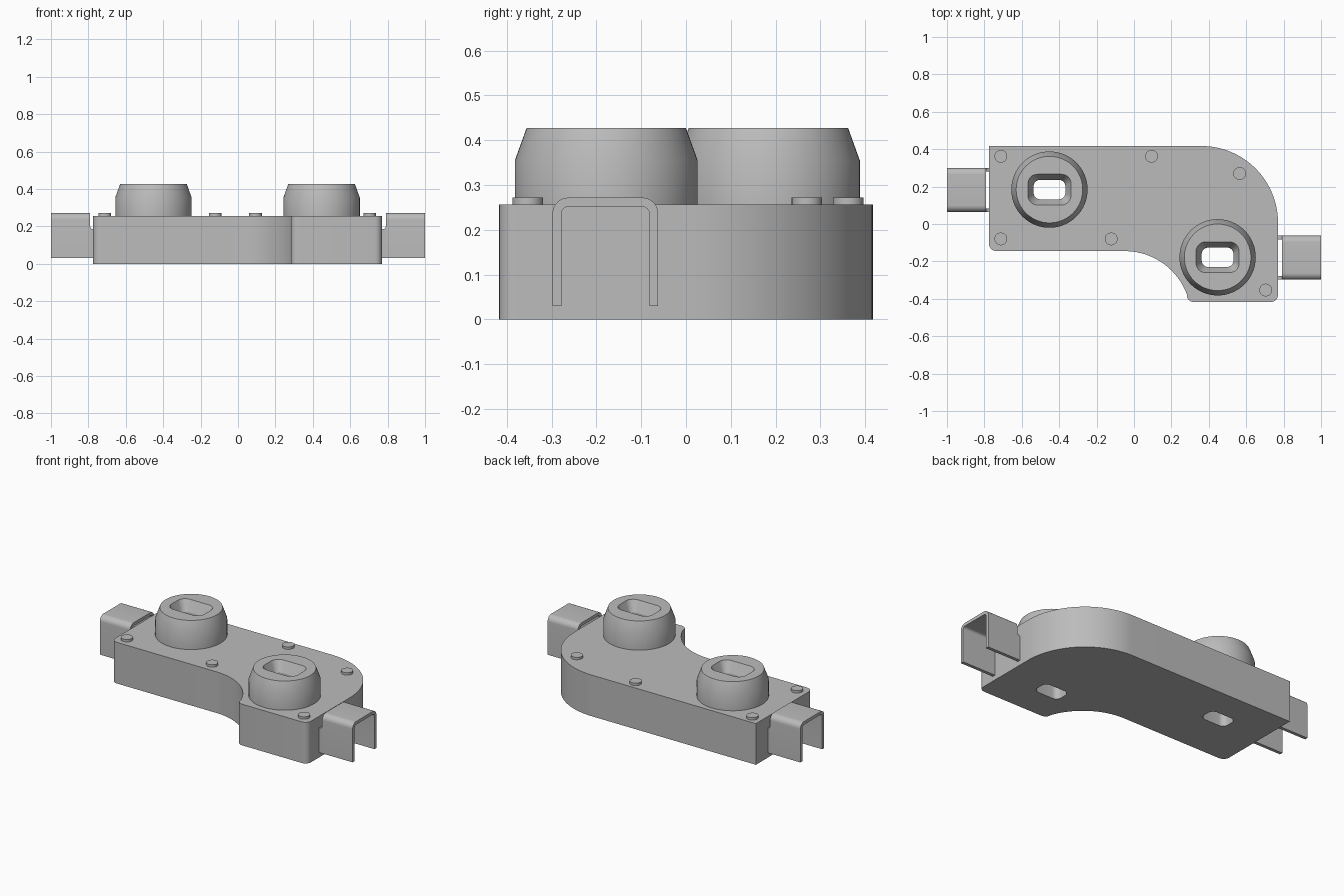
import bpy, bmesh
from math import cos, sin, radians, pi

if "Cube" in bpy.data.objects:
    bpy.data.objects.remove(bpy.data.objects["Cube"])

grey = bpy.data.materials.new("plain grey")
grey.use_nodes = True
COLOUR = (0.5, 0.5, 0.5, 1)
grey.diffuse_color = COLOUR
grey.node_tree.nodes["Principled BSDF"].inputs["Base Color"].default_value = COLOUR


def arc(cx, cy, r, start, end, steps):
    """Points on an arc, angles in degrees."""
    angles = [radians(start + (end - start) * i / steps) for i in range(steps + 1)]
    return [(cx + r * cos(a), cy + r * sin(a)) for a in angles]


def loft(name, rings):
    """Solid through rings that share a point count, capped at both ends."""
    bm = bmesh.new()
    loops = [[bm.verts.new(p) for p in ring] for ring in rings]
    n = len(loops[0])
    for low, high in zip(loops, loops[1:]):
        for i in range(n):
            j = (i + 1) % n
            bm.faces.new((low[i], low[j], high[j], high[i]))
    bm.faces.new(loops[0][::-1])
    bm.faces.new(loops[-1])
    bmesh.ops.recalc_face_normals(bm, faces=bm.faces)
    mesh = bpy.data.meshes.new(name)
    bm.to_mesh(mesh)
    bm.free()
    mesh.materials.append(grey)
    obj = bpy.data.objects.new(name, mesh)
    bpy.context.collection.objects.link(obj)
    return obj


def at_height(points, z):
    return [(x, y, z) for x, y in points]


def activate(obj):
    bpy.ops.object.select_all(action="DESELECT")
    obj.select_set(True)
    bpy.context.view_layer.objects.active = obj


def smooth(obj):
    activate(obj)
    bpy.ops.object.shade_smooth_by_angle(angle=radians(20))


def cut(obj, cutter):
    activate(obj)
    mod = obj.modifiers.new("slot", "BOOLEAN")
    mod.operation = "DIFFERENCE"
    mod.solver = "EXACT"
    mod.object = cutter
    bpy.ops.object.modifier_apply(modifier=mod.name)


def slot_ring(cx, cy, half_x, half_y, r, z):
    """Rounded rectangle at one height."""
    dx, dy = half_x - r, half_y - r
    pts = []
    for k, (sx, sy) in enumerate(((1, 1), (-1, 1), (-1, -1), (1, -1))):
        pts += arc(cx + sx * dx, cy + sy * dy, r, 90 * k, 90 * k + 90, 8)
    return at_height(pts, z)


# Housing: a plate with a large round corner and a concave front sweep
TOP = 0.257
outline = [(-0.775, 0.417)]
outline += arc(-0.735, -0.105, 0.04, 180, 270, 8)
outline += arc(-0.05, -0.5, 0.355, 90, 20, 28)
outline += arc(0.32, -0.379, 0.038, 200, 270, 8)
outline += arc(0.732, -0.379, 0.038, -90, 0, 8)
outline += arc(0.36, 0.007, 0.41, 0, 90, 32)
housing = loft("housing", [at_height(outline, 0), at_height(outline, TOP)])

# Two tapered bosses, each with a countersunk slot through the housing
for side, cx, cy in (("right", -0.452, 0.184), ("left", 0.447, -0.178)):
    profile = ((0.204, TOP - 0.005), (0.204, 0.355), (0.178, 0.427))
    boss = loft(side + "_boss",
                [at_height(arc(cx, cy, r, 0, 360, 64)[:-1], z) for r, z in profile])
    cutter = loft("slot_cutter", [
        slot_ring(cx, cy, 0.085, 0.052, 0.035, -0.1),
        slot_ring(cx, cy, 0.085, 0.052, 0.035, 0.36),
        slot_ring(cx, cy, 0.115, 0.082, 0.05, 0.427),
        slot_ring(cx, cy, 0.115, 0.082, 0.05, 0.5)])
    cutter.hide_render = True
    cut(housing, cutter)
    cut(boss, cutter)
    bpy.data.objects.remove(cutter)
    smooth(boss)
smooth(housing)

# Rivet heads
for i, (x, y) in enumerate(((-0.712, 0.362), (-0.712, -0.08), (-0.122, -0.08),
                            (0.094, 0.362), (0.565, 0.27), (0.704, -0.353))):
    ring = arc(x, y, 0.034, 0, 360, 32)[:-1]
    smooth(loft(f"rivet_{i + 1}", [at_height(ring, TOP - 0.005), at_height(ring, 0.272)]))

# Bent channel clips with two narrow side tabs joining the housing
LOW, HIGH, HALF, WALL, BEND = 0.03, 0.272, 0.118, 0.02, 0.036
for side, s, cy in (("left", 1, -0.18), ("right", -1, 0.182)):
    dy, dz = HALF - BEND, HIGH - BEND
    section = [(HALF, LOW)] + arc(dy, dz, BEND, 0, 90, 8)
    section += arc(-dy, dz, BEND, 90, 180, 8) + [(-HALF, LOW)]
    inner = BEND - WALL
    section += [(WALL - HALF, LOW)] + arc(-dy, dz, inner, 180, 90, 8)
    section += arc(dy, dz, inner, 90, 0, 8) + [(HALF - WALL, LOW)]
    smooth(loft(side + "_clip",
                [[(s * x, cy + y, z) for y, z in section] for x in (0.79, 1.0)]))
    # Tab profile with a rounded notch under the bend
    tab = [(0.76, LOW), (0.792, LOW), (0.792, 0.2)]
    tab += arc(0.775, 0.2, 0.015, 0, -90, 6) + [(0.76, 0.185)]
    for end, y in (("back", HALF - WALL), ("front", -HALF)):
        loft(f"{side}_clip_{end}_tab",
             [[(s * x, cy + yy, z) for x, z in tab] for yy in (y, y + WALL)])
